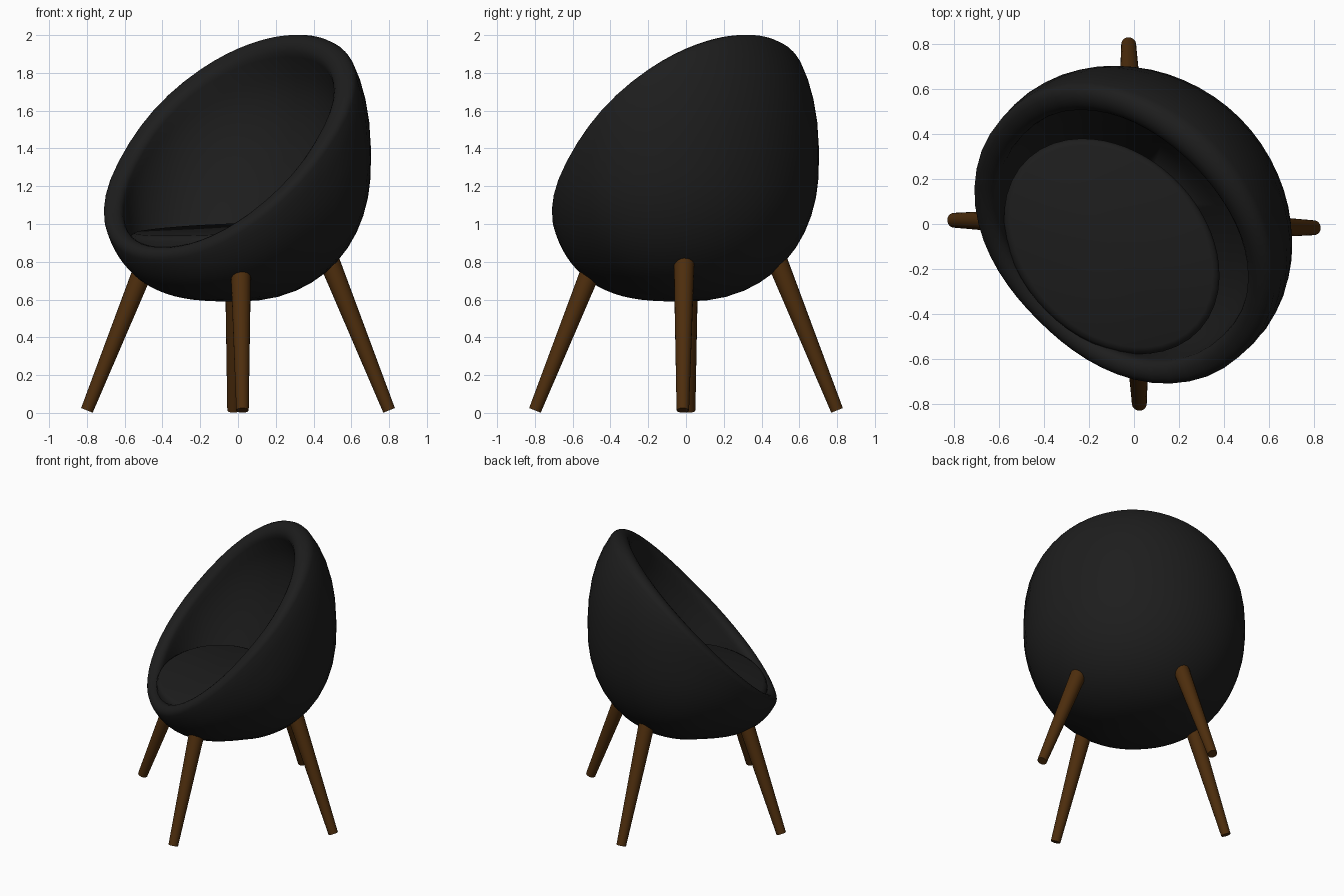
import bpy, bmesh, math
from mathutils import Vector, Matrix

if "Cube" in bpy.data.objects:
    bpy.data.objects.remove(bpy.data.objects["Cube"])

TURN = math.radians(45)   # local +u axis is the back of the seat, turned to (+x, +y)


def material(name, col):
    m = bpy.data.materials.new(name)
    m.diffuse_color = (*col, 1)
    m.use_nodes = True
    m.node_tree.nodes["Principled BSDF"].inputs["Base Color"].default_value = m.diffuse_color
    return m


BLACK = material("black upholstery", (0.0125, 0.0125, 0.0125))
WOOD = material("dark wood", (0.076, 0.027, 0.004))


def finish(bm, name, mat, angle):
    bmesh.ops.recalc_face_normals(bm, faces=bm.faces)
    me = bpy.data.meshes.new(name)
    bm.to_mesh(me)
    bm.free()
    me.materials.append(mat)
    ob = bpy.data.objects.new(name, me)
    bpy.context.collection.objects.link(ob)
    bpy.ops.object.select_all(action='DESELECT')
    ob.select_set(True)
    bpy.context.view_layer.objects.active = ob
    bpy.ops.object.shade_smooth_by_angle(angle=math.radians(angle))
    return ob


def skin(bm, rings, start=None, end=None):
    """Bridge closed rings of points, with optional end poles."""
    vr = [[bm.verts.new(p) for p in r] for r in rings]
    n = len(vr[0])
    for a, b in zip(vr, vr[1:]):
        for i in range(n):
            j = (i + 1) % n
            bm.faces.new((a[i], a[j], b[j], b[i]))
    for pole, ring in ((start, vr[0]), (end, vr[-1])):
        if pole is not None:
            c = bm.verts.new(pole)
            for i in range(n):
                bm.faces.new((c, ring[i], ring[(i + 1) % n]))


def place(r, phi, z):
    return Vector((r * math.cos(phi + TURN), r * math.sin(phi + TURN), z))


def seat_z(u):            # gently tilted cushion plane
    return 0.985 + 0.09 * u


def seat_radius(phi, a, b, u0=-0.14):
    """Distance from the z axis to the offset cushion ellipse along phi."""
    c, s = math.cos(phi), math.sin(phi)
    A, B, C = (c / a) ** 2 + (s / b) ** 2, -2 * c * u0 / a ** 2, (u0 / a) ** 2 - 1
    return (-B + math.sqrt(B * B - 4 * A * C)) / (2 * A)


# ---- shell: egg profile cut by a slanted plane, rolled rim, inner bowl
ZC = 1.33


def outer(theta, phi):
    c, sn = math.cos(phi), abs(math.sin(phi))
    m = 1.95 if c > 0 else 2.25                 # plan is fuller at the front
    R = ((abs(c) / 0.667) ** m + (sn / 0.752) ** m) ** (-1 / m)
    n, s = 2.4, 0.87
    if theta < 0:
        n, s = 2.2 + 1.2 * max(0, -c) ** 2, 0.74
    r = R * max(0, math.cos(theta)) ** (2 / n)
    z = ZC + s * math.copysign(abs(math.sin(theta)) ** (2 / n), theta)
    return Vector((r, z))


def rim_theta(phi):
    lo, hi = -1.5, 1.5
    for _ in range(40):
        mid = (lo + hi) / 2
        r, z = outer(mid, phi)
        if z < 1.968 + 1.05 * (r * math.cos(phi) - 0.505) + 0.04 * math.sin(phi) ** 2:
            lo = mid
        else:
            hi = mid
    return lo


def section(phi):
    H = 0.061 + 0.014 * math.cos(phi)           # rim is thicker at the back
    end = rim_theta(phi)
    start = -math.pi / 2
    pts = [outer(start + (end - start) * k / 16, phi) for k in range(1, 17)]
    E = pts[-1]
    T = (E - outer(end - 0.03, phi)).normalized()
    N = Vector((-T.y, T.x))
    for k in range(1, 9):                       # rolled rim
        a = math.pi * k / 8
        pts.append(E + N * H * (1 - math.cos(a)) + T * H * math.sin(a))
    p0 = pts[-1]
    r = seat_radius(phi, 0.40, 0.53)
    p2 = Vector((r, seat_z(r * math.cos(phi)) - 0.14))
    p1 = p0 - T * 0.4 * (p0 - p2).length        # inner bowl curve
    for k in range(1, 8):
        t = k / 7
        pts.append(p0 * (1 - t) ** 2 + p1 * 2 * t * (1 - t) + p2 * t * t)
    return pts


SEG = 56
angles = [2 * math.pi * i / SEG for i in range(SEG)]
secs = [section(p) for p in angles]
rings = [[place(s[k].x, p, s[k].y) for s, p in zip(secs, angles)] for k in range(len(secs[0]))]
bm = bmesh.new()
skin(bm, rings, Vector((0, 0, ZC - 0.74)), place(0.14, math.pi, 0.835))
finish(bm, "shell", BLACK, 60)

# ---- cushion: tilted flat disc with a rounded upper edge
bm = bmesh.new()
rings = []
for inset, dz in ((0.02, -0.15), (0, -0.10), (0, -0.03), (0.01, -0.01), (0.03, 0)):
    ring = []
    for p in angles:
        r = seat_radius(p, 0.41 - inset, 0.54 - inset)
        ring.append(place(r, p, seat_z(r * math.cos(p)) + dz))
    rings.append(ring)
mid = seat_z(-0.14)
skin(bm, rings, place(0.14, math.pi, mid - 0.15), place(0.14, math.pi, mid))
finish(bm, "cushion", BLACK, 50)

# ---- four splayed tapered legs, feet slightly off the axes in mirrored pairs
foot, top = Vector((0.80, 0, 0.0135)), Vector((0.465, 0, 0.85))
axis = top - foot
for i, name in enumerate(("right_leg", "back_leg", "left_leg", "front_leg")):
    bm = bmesh.new()
    bmesh.ops.create_cone(bm, cap_ends=True, segments=20, radius1=0.033, radius2=0.056,
                          depth=axis.length)
    rot = axis.to_track_quat('Z', 'Y').to_matrix().to_4x4()
    spin = Matrix.Rotation(math.radians(90 * i + (1.7 if i % 2 else -1.2)), 4, 'Z')
    bm.transform(spin @ Matrix.Translation((foot + top) / 2) @ rot)
    finish(bm, name, WOOD, 40)
